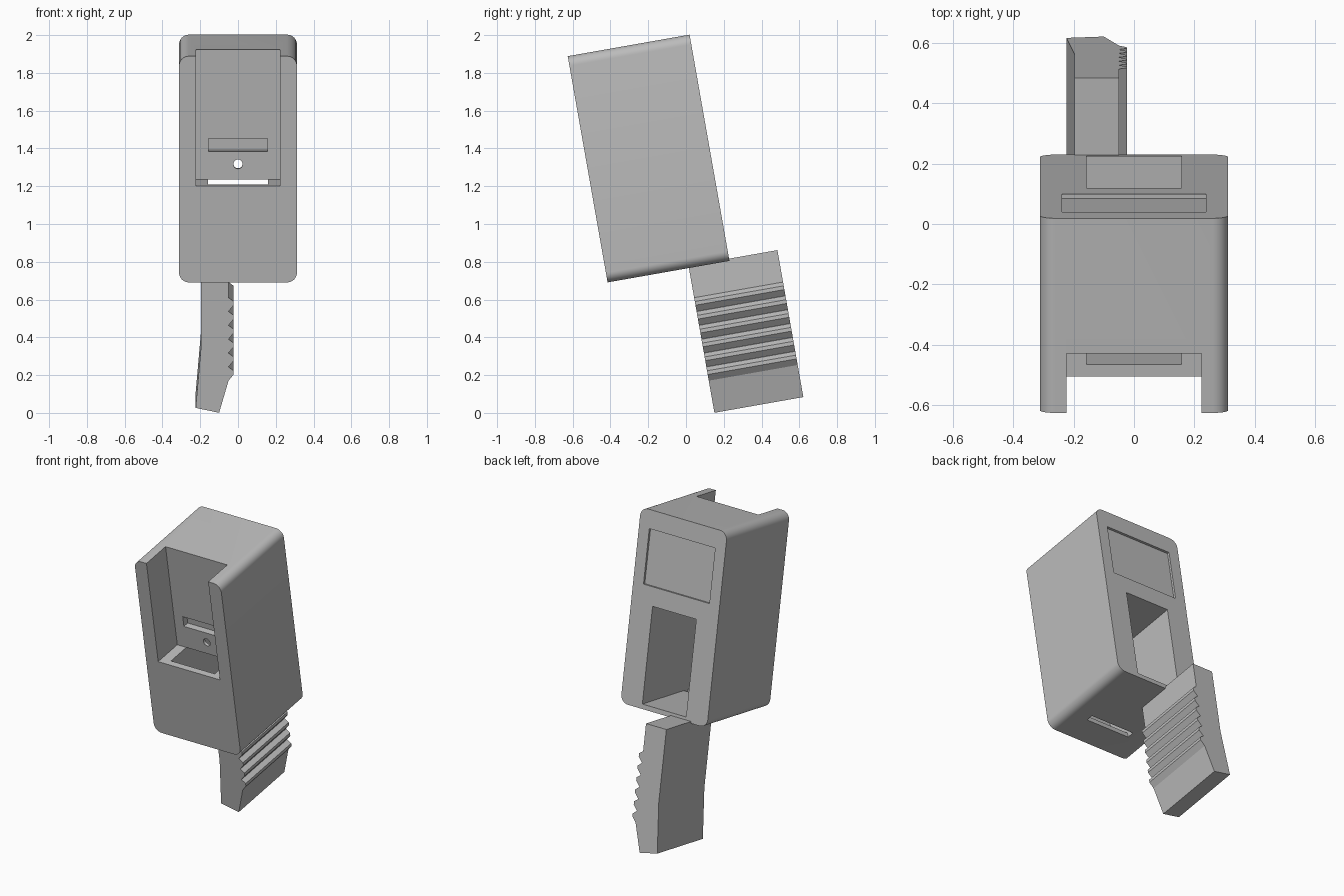
import bpy, bmesh, math
from mathutils import Matrix, Vector

if "Cube" in bpy.data.objects:
    bpy.data.objects.remove(bpy.data.objects["Cube"], do_unlink=True)

# Single flat colour
grey = bpy.data.materials.new("plain grey")
grey.use_nodes = True
grey.diffuse_color = (0.5, 0.5, 0.5, 1)
grey.node_tree.nodes["Principled BSDF"].inputs["Base Color"].default_value = (0.5, 0.5, 0.5, 1)

# Everything is modelled upright, then tilted back by this matrix
TILT = Matrix.Translation((0, -0.415, 0.691)) @ Matrix.Rotation(math.radians(10), 4, "X")
WIDTH, DEPTH, HEIGHT = 0.312, 0.655, 1.216


def prism(name, pts, axis, lo, hi, radius=0):
    """Extrude a profile along y (points are x,z) or along x (points are y,z)."""
    bm = bmesh.new()
    place = (lambda a, b: (a, lo, b)) if axis == "y" else (lambda a, b: (lo, a, b))
    step = Vector((0, hi - lo, 0) if axis == "y" else (hi - lo, 0, 0))
    face = bm.faces.new([bm.verts.new(place(a, b)) for a, b in pts])
    new = bmesh.ops.extrude_face_region(bm, geom=[face])["geom"]
    bmesh.ops.translate(bm, vec=step, verts=[v for v in new if isinstance(v, bmesh.types.BMVert)])
    if radius:
        along = [e for e in bm.edges
                 if abs((e.verts[0].co - e.verts[1].co).dot(step)) > 1e-6]
        bmesh.ops.bevel(bm, geom=along, offset=radius, segments=8, profile=0.5, affect="EDGES")
    bmesh.ops.recalc_face_normals(bm, faces=bm.faces)
    mesh = bpy.data.meshes.new(name)
    bm.to_mesh(mesh)
    bm.free()
    mesh.transform(TILT)
    mesh.materials.append(grey)
    obj = bpy.data.objects.new(name, mesh)
    bpy.context.collection.objects.link(obj)
    return obj


def box(name, half, y0, y1, z0, z1):
    return prism(name, [(y0, z0), (y1, z0), (y1, z1), (y0, z1)], "x", -half, half)


def activate(obj):
    bpy.ops.object.select_all(action="DESELECT")
    obj.select_set(True)
    bpy.context.view_layer.objects.active = obj


def cut(target, cutter):
    cutter.hide_render = True
    mod = target.modifiers.new("cut", "BOOLEAN")
    mod.operation, mod.solver, mod.object = "DIFFERENCE", "EXACT", cutter
    activate(target)
    bpy.ops.object.modifier_apply(modifier=mod.name)
    bpy.data.objects.remove(cutter, do_unlink=True)


# Housing with rounded long edges
housing = prism("housing", [(-WIDTH, 0), (WIDTH, 0), (WIDTH, HEIGHT), (-WIDTH, HEIGHT)],
                "y", 0, DEPTH, radius=0.052)

# Front pocket, open at the top
cut(housing, box("pocket_cutter", 0.223, -0.1, 0.2, 0.518, 1.4))

# Inner chamber: opens through the back and up into the pocket floor
chamber = [(0.04, 0.03), (0.75, 0.03), (0.75, 0.637), (0.22, 0.637),
           (0.22, 0.518), (0.2, 0.518), (0.2, 0.56), (0.04, 0.56)]
cut(housing, prism("chamber_cutter", chamber, "x", -0.158, 0.158))

# Shallow label recess on the back, slot in the pocket wall, slot in the base
cut(housing, box("label_cutter", 0.238, DEPTH - 0.014, 0.75, 0.755, 1.1))
cut(housing, box("wall_slot_cutter", 0.157, 0.15, 0.24, 0.668, 0.737))
cut(housing, box("base_slot_cutter", 0.158, 0.175, 0.22, -0.1, 0.06))

# Round hole through the pocket wall
circle = [(0.025 * math.cos(i * math.tau / 24), 0.6 + 0.025 * math.sin(i * math.tau / 24))
          for i in range(24)]
cut(housing, prism("hole_cutter", circle, "y", 0.15, 0.3))

# Bent grip with a row of finger ridges on one side
INNER, OUTER, PITCH = -0.05, -0.023, 0.0745
profile = [(-0.197, 0.012), (-0.197, -0.44), (-0.224, -0.752), (-0.1, -0.778)]
for i in reversed(range(6)):
    z = -0.2 - i * PITCH
    profile += [(INNER, z - 0.033), (OUTER, z), (OUTER, z + 0.02), (INNER, z + 0.0405)]
profile.append((INNER, 0.012))
grip = prism("grip", profile, "y", 0.437, 0.915)

activate(housing)
bpy.ops.object.shade_smooth_by_angle(angle=math.radians(25))
